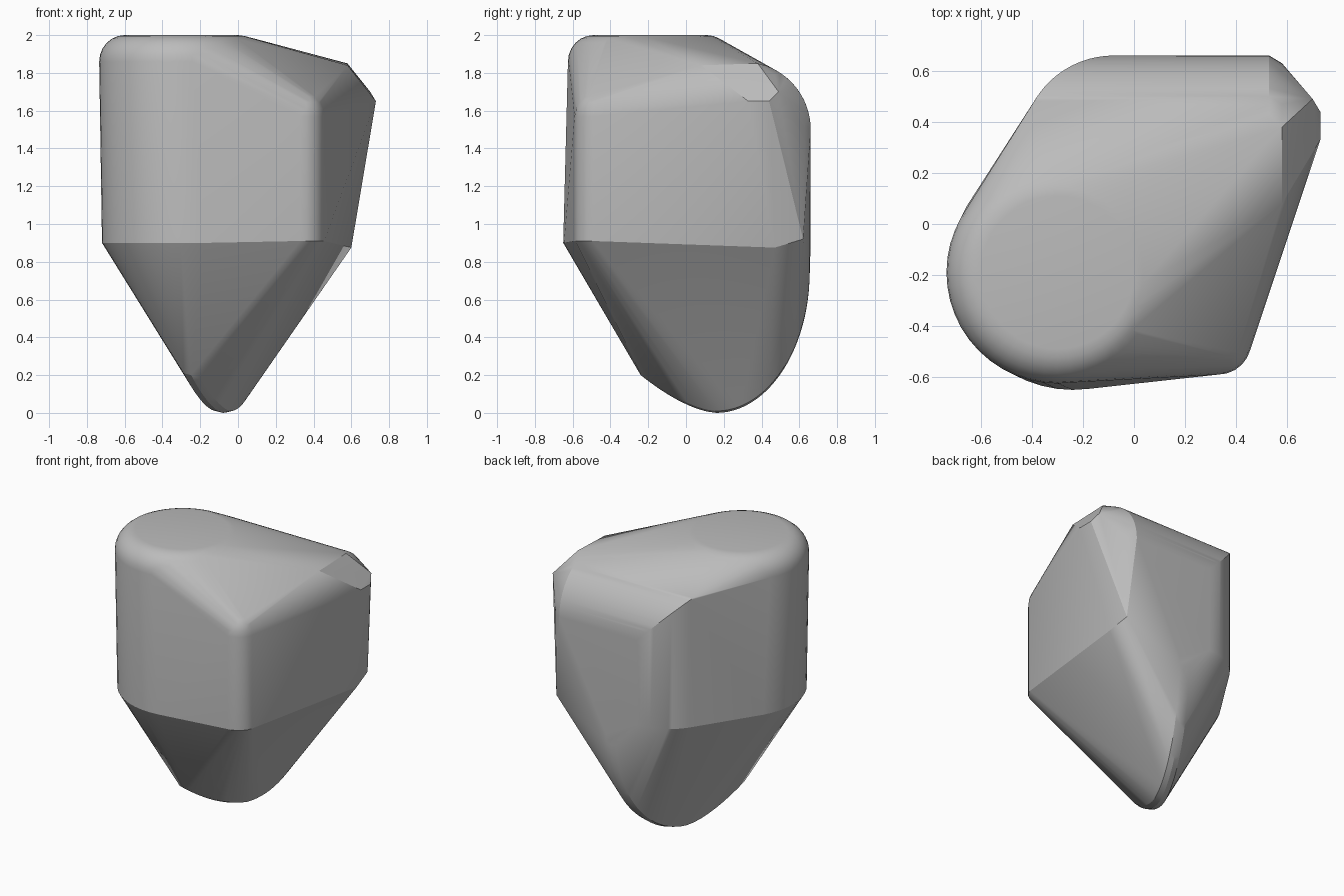
import bpy, bmesh
from math import sin, cos, pi, sqrt, radians

cube = bpy.data.objects.get("Cube")
if cube:
    bpy.data.objects.remove(cube, do_unlink=True)


def ring(cx, cy, z, r, n=48, start=0, end=360):
    """Points on a horizontal arc."""
    step = radians(end - start) / n
    a0 = radians(start)
    return [(cx + r * cos(a0 + i * step), cy + r * sin(a0 + i * step), z) for i in range(n + 1)]


points = []

# Large upright barrel with a filleted flat top and a slightly wider foot
for i in range(7):
    a = pi / 2 * i / 6
    points += ring(-0.3, -0.19, 1.86 + 0.14 * sin(a), 0.3 + 0.135 * cos(a))
points += ring(-0.24, -0.17, 0.9, 0.48)

# Small rounded upright corner at the front
points += ring(0.33, -0.46, 0.91, 0.13, 24)
for i in range(6):
    a = pi / 2 * i / 5
    points += ring(0.33, -0.46, 1.57 + 0.13 * sin(a), 0.03 + 0.1 * cos(a), 24)

# Rounded shoulder along the back, mitred into the rounded upright corner
R = 0.36
for x, y, z in ring(-0.08, 0.3, 0.9, R, 16, 90, 150):
    points += [(x, y, z), (x, y, 1.5 + sqrt(max(0, R * R - (y - 0.3) ** 2)))]
for i in range(13):
    a = radians(75 * i / 12)
    y, z = 0.3 + R * cos(a), 1.5 + R * sin(a)
    points += [(-0.08, y, z), (0.53, y, z), (0.58, y - 0.03, z - 0.01)]

# Faceted corner on the side
points += [(0.58, 0.08, 1.84), (0.58, 0.38, 1.85), (0.73, 0.33, 1.65),
           (0.73, 0.44, 1.65), (0.70, 0.49, 1.70), (0.60, 0.47, 0.875), (0.58, 0.62, 0.92)]

# Thin curved keel underneath, running diagonally
def keel(y, z):
    x = -0.08 + 0.42 * (y - 0.16)
    return [(x - 0.04, y, z + 0.01), (x, y, z), (x + 0.04, y, z + 0.01)]


for i in range(25):
    a = radians(90 * i / 24)
    points += keel(0.16 + 0.495 * sin(a), 0.75 - 0.75 * cos(a))
for i in range(9):
    t = i / 8
    points += keel(0.16 - 0.4 * t, 0.2 * t ** 1.6)

# Wrap everything in one convex skin
bm = bmesh.new()
for p in points:
    bm.verts.new(p)
bmesh.ops.remove_doubles(bm, verts=bm.verts, dist=0.002)
hull = bmesh.ops.convex_hull(bm, input=bm.verts)
spare = {g for g in hull["geom_interior"] + hull["geom_unused"] if isinstance(g, bmesh.types.BMVert)}
bmesh.ops.delete(bm, geom=list(spare), context='VERTS')
bmesh.ops.dissolve_limit(bm, angle_limit=radians(0.5), verts=bm.verts, edges=bm.edges)
bmesh.ops.recalc_face_normals(bm, faces=bm.faces)
mesh = bpy.data.meshes.new("rounded_stone")
bm.to_mesh(mesh)
bm.free()

stone = bpy.data.objects.new("rounded_stone", mesh)
bpy.context.collection.objects.link(stone)

# Plain grey
grey = bpy.data.materials.new("plain_grey")
grey.use_nodes = True
colour = (0.5, 0.5, 0.5, 1)
grey.diffuse_color = colour
grey.node_tree.nodes["Principled BSDF"].inputs["Base Color"].default_value = colour
mesh.materials.append(grey)

bpy.context.view_layer.objects.active = stone
stone.select_set(True)
bpy.ops.object.shade_smooth_by_angle(angle=radians(20))
